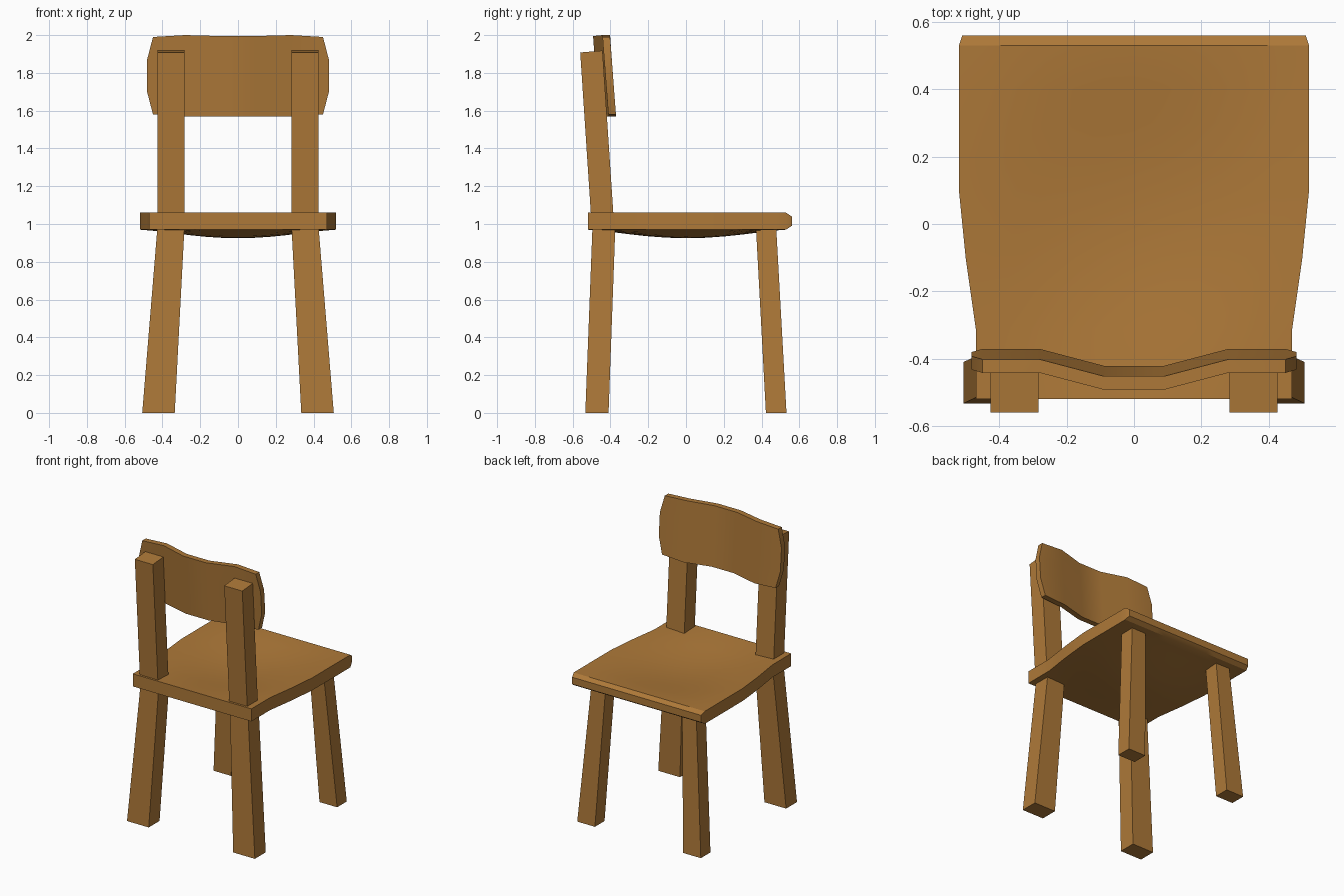
import bpy, bmesh, math

if "Cube" in bpy.data.objects:
    bpy.data.objects.remove(bpy.data.objects["Cube"])

wood = bpy.data.materials.new("warm wood")
wood.diffuse_color = (0.42, 0.19, 0.04, 1)
wood.use_nodes = True
wood.node_tree.nodes["Principled BSDF"].inputs["Base Color"].default_value = wood.diffuse_color


def finish(bm, name, smooth=False, mirror=False):
    bmesh.ops.recalc_face_normals(bm, faces=bm.faces)
    me = bpy.data.meshes.new(name)
    bm.to_mesh(me)
    bm.free()
    me.materials.append(wood)
    ob = bpy.data.objects.new(name, me)
    bpy.context.collection.objects.link(ob)
    if mirror:
        ob.modifiers.new("mirror", 'MIRROR').use_mirror_merge = False
    if smooth:
        bpy.ops.object.select_all(action='DESELECT')
        ob.select_set(True)
        bpy.context.view_layer.objects.active = ob
        bpy.ops.object.shade_smooth_by_angle(angle=math.radians(30))
    return ob


def panel(name, point, rows, cols):
    """Closed slab: point(row, col, side) gives a vertex on side 0 or 1."""
    bm = bmesh.new()
    v = [[[bm.verts.new(point(r, c, s)) for c in range(cols)]
          for r in range(rows)] for s in (0, 1)]
    for g in v:
        for r in range(rows - 1):
            for c in range(cols - 1):
                bm.faces.new((g[r][c], g[r][c + 1], g[r + 1][c + 1], g[r + 1][c]))
    rim = ([(0, c) for c in range(cols - 1)]
           + [(r, cols - 1) for r in range(rows - 1)]
           + [(rows - 1, c) for c in range(cols - 1, 0, -1)]
           + [(r, 0) for r in range(rows - 1, 0, -1)])
    for (r, c), (r2, c2) in zip(rim, rim[1:] + rim[:1]):
        bm.faces.new((v[0][r][c], v[0][r2][c2], v[1][r2][c2], v[1][r][c]))
    return finish(bm, name, smooth=True)


def bar(name, low, high):
    """Tapered mirrored bar; each end is (x0, x1, y0, y1, z at y0, z at y1)."""
    bm = bmesh.new()
    rings = [[bm.verts.new(p) for p in
              ((x0, y0, z0), (x1, y0, z0), (x1, y1, z1), (x0, y1, z1))]
             for x0, x1, y0, y1, z0, z1 in (low, high)]
    for ring in rings:
        bm.faces.new(ring)
    a, b = rings
    for i in range(4):
        j = (i + 1) % 4
        bm.faces.new((a[i], a[j], b[j], b[i]))
    return finish(bm, name, mirror=True)


# Seat: dished slab, narrower at the backrest, eased front edge
outline = [(-.52, .47), (-.415, .47), (-.31, .47), (-.205, .485), (-.1, .50),
           (0, .51), (.1, .52), (.2, .52), (.3, .52), (.4, .52), (.47, .52),
           (.53, .52), (.56, .51)]
SEAT_COLS = 13


def seat_point(r, c, side):
    y, half = outline[r]
    u = c / (SEAT_COLS - 1) * 2 - 1
    w = (y - .005) / .525
    dip = .045 * (max(0, 1 - u * u) * max(0, 1 - w * w)) ** 1.5
    ease = .02 if r == len(outline) - 1 else 0
    z = .97 + ease if side else 1.06 - ease
    return (u * half, y, z - dip)


panel("seat", seat_point, len(outline), SEAT_COLS)

# Backrest: curved, leaning board with clipped ends
columns = [-.45, -.28, -.09, .09, .28, .45]
levels = [0, .3, .7, 1]


def back_point(r, c, side):
    x, t = columns[c], levels[r]
    end = abs(x) > .4
    if end and r in (1, 2):
        x = math.copysign(.482, x)
    low, high = (1.58, 1.99) if end else (1.57, 2.0)
    y = -.371 - .031 * t - .04 * side
    if abs(x) < .1:
        y -= .05
        high = 1.995
    return (x, y, low + (high - low) * t)


panel("backrest", back_point, len(levels), len(columns))

# Posts and splayed legs
bar("back_post", (.283, .426, -.502, -.383, 1.03, 1.03),
    (.283, .426, -.56, -.442, 1.908, 1.918))
bar("back_leg", (.335, .507, -.533, -.41, 0, 0),
    (.283, .426, -.495, -.374, .99, .99))
bar("front_leg", (.35, .49, .423, .532, 0, 0),
    (.303, .415, .37, .477, .99, .99))
